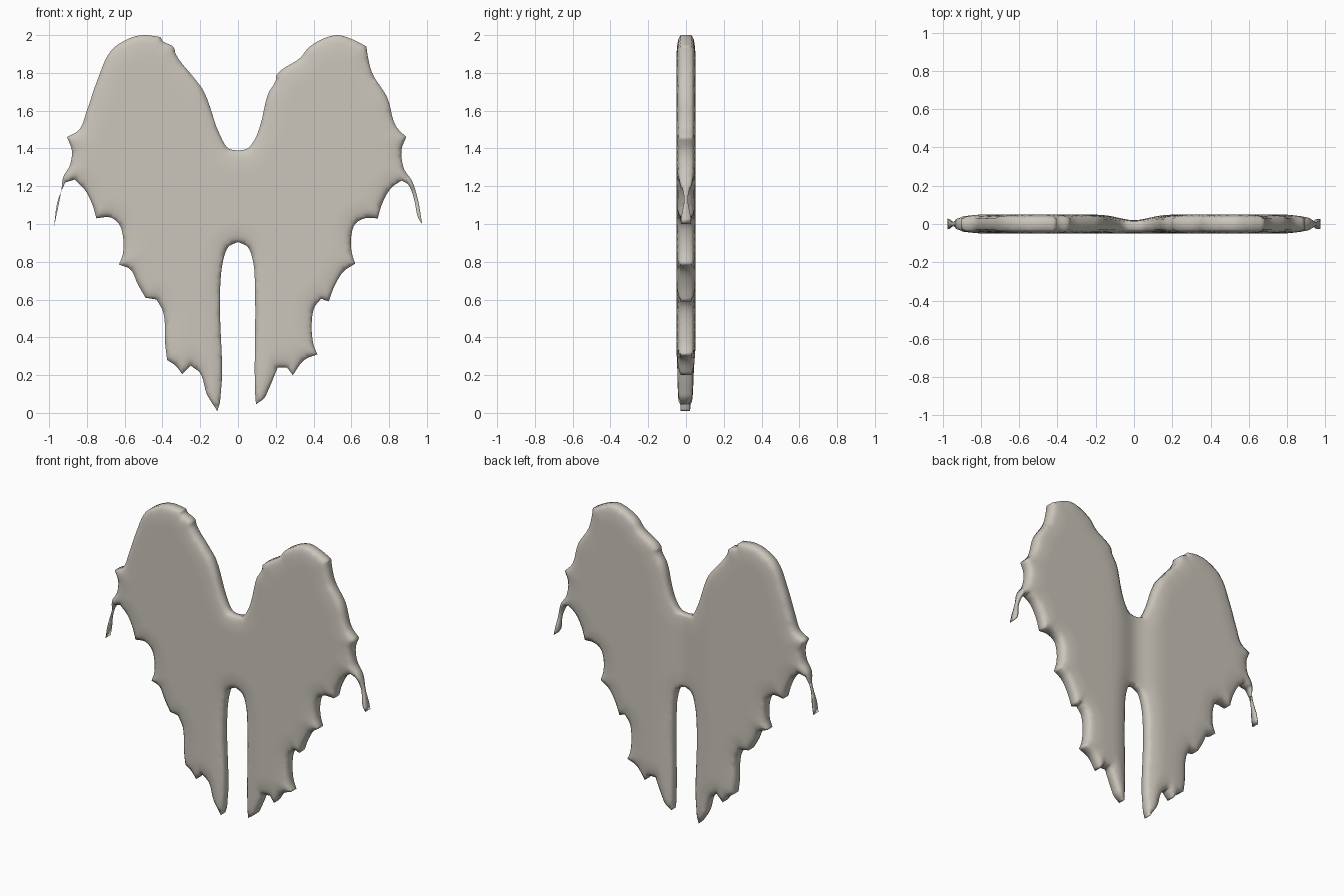
import bpy
import bmesh
import math
from mathutils import Vector, kdtree
from mathutils.geometry import delaunay_2d_cdt

cube = bpy.data.objects.get("Cube")
if cube:
    bpy.data.objects.remove(cube, do_unlink=True)

HALF = 0.05      # half thickness of the membrane
RIM = 0.028      # half thickness at the cut edge
ROUNDING = 0.12  # width of the rounded border
STEP = 0.02      # spacing of the interior mesh
SAMPLES = 5      # outline samples per span

# Half outlines in hundredths, from the top notch round to the leg arch
left_half = [
    (0, 139), (5, 140), (9, 145), (12, 153), (16, 169), (20, 176), (20.5, 179),
    (33, 188), (38, 194), (52, 200), (60, 198), (68, 194), (68.5, 190), (71, 180),
    (79, 167), (83.5, 152), (89, 146), (86.5, 139), (88, 129), (92, 123),
    (95, 114), (97.5, 100), (95.5, 103), (93, 114), (90, 121), (86.5, 123),
    (81, 119), (76, 110), (74, 103), (67, 103), (62, 100), (60, 94), (60, 86),
    (62, 79), (56, 75), (51, 67), (48, 59), (44, 60.5), (40.5, 56), (39, 47),
    (40, 36), (42, 31), (35, 28), (29, 20), (26, 24), (21, 24), (16, 12),
    (14, 8), (9.5, 4.5), (9, 12), (9, 65), (8, 80), (5, 88),
]
right_half = [
    (5, 140), (9.5, 147), (18.5, 171), (23, 177), (33, 190), (34, 193.5),
    (40, 197), (41, 199), (50, 200), (57, 198.5), (67, 192), (74.5, 176),
    (80, 160), (84, 150), (90.5, 146), (88, 139), (89, 131), (92.5, 125),
    (93.5, 118), (97.5, 98), (95.5, 112), (91.5, 122), (86.5, 123.5), (81, 118),
    (77, 110), (75, 103), (67.5, 103.5), (63, 100), (61, 94), (61, 84),
    (63, 78.5), (57, 76), (53, 68), (49, 61), (43, 60), (39.5, 53), (38.5, 36),
    (37.5, 28), (33, 25), (29.5, 20.5), (25, 25), (20, 21), (16.5, 10),
    (11, 1), (9.5, 6), (9.5, 65), (8, 80), (5, 88), (0, 90.5),
]


def smooth_outline(points):
    """Curve through the points, keeping sharp turns as pointed tips."""
    n = len(points)
    tangents = []
    for i, p in enumerate(points):
        a, b = p - points[i - 1], points[(i + 1) % n] - p
        sharp = a.angle(b) > math.radians(48)
        mean = (a.normalized() + b.normalized()) / 2
        tangents.append(None if sharp else mean)
    curve = []
    for i, p in enumerate(points):
        j = (i + 1) % n
        q = points[j]
        span = q - p
        size = span.length
        start = tangents[i] * size if tangents[i] else span
        end = tangents[j] * size if tangents[j] else span
        for k in range(SAMPLES):
            t = k / SAMPLES
            s = 1 - t
            curve.append(p * (s * s * (1 + 2 * t)) + q * (t * t * (3 - 2 * t))
                         + start * (t * s * s) - end * (t * t * s))
    return curve


# Full outline, counter-clockwise
corners = [Vector(p) / 100 for p in left_half]
corners += [Vector((-x, z)) / 100 for x, z in reversed(right_half)]
outline = smooth_outline(corners)[::-1]

# Distance lookup to the outline
dense = []
for i, p in enumerate(outline):
    dense += [outline[i - 1].lerp(p, k / 8) for k in range(8)]
tree = kdtree.KDTree(len(dense))
for i, p in enumerate(dense):
    tree.insert((p.x, 0, p.y), i)
tree.balance()


def edge_distance(x, z):
    return tree.find((x, 0, z))[2]


# Fill the outline with an even mesh
coords = list(outline)
for row in range(int(2 / STEP) + 1):
    for col in range(int(2 / STEP) + 1):
        x, z = col * STEP - 1 + (row % 2) * STEP / 2, row * STEP
        if edge_distance(x, z) > STEP / 2:
            coords.append(Vector((x, z)))
flat = delaunay_2d_cdt(coords, [], [list(range(len(outline)))], 1, 1e-5)

bm = bmesh.new()
verts = [bm.verts.new((p.x, 0, p.y)) for p in flat[0]]
for face in flat[2]:
    bm.faces.new([verts[i] for i in face])
bmesh.ops.delete(bm, geom=[v for v in bm.verts if not v.link_faces], context='VERTS')


def half_thickness(x, z):
    """Rounded border, pinched along the thin side tendrils."""
    t = min(edge_distance(x, z) / ROUNDING, 1)
    h = RIM + (HALF - RIM) * math.sqrt(1 - (1 - t) ** 2)
    if abs(x) > 0.89 and z < 1.3:
        h *= 1 - 0.65 * math.exp(-((z - 1.13) / 0.07) ** 2)
    return h


# Front and back sheets joined by a wall; the back has a shallow spine groove
front = list(bm.verts)
result = bmesh.ops.extrude_face_region(bm, geom=bm.faces[:], use_keep_orig=True)
back = [g for g in result["geom"] if isinstance(g, bmesh.types.BMVert)]
for v in front:
    v.co.y = -half_thickness(v.co.x, v.co.z)
for v in back:
    groove = 1 - 0.6 * math.exp(-(v.co.x / 0.11) ** 2)
    v.co.y = half_thickness(v.co.x, v.co.z) * groove
back_set = set(back)
wall = [e for e in bm.edges if (e.verts[0] in back_set) != (e.verts[1] in back_set)]
bmesh.ops.subdivide_edges(bm, edges=wall, cuts=1, use_grid_fill=True)
bmesh.ops.recalc_face_normals(bm, faces=bm.faces[:])
for f in bm.faces:
    f.smooth = True

mesh = bpy.data.meshes.new("wing_membrane")
bm.to_mesh(mesh)
bm.free()
wings = bpy.data.objects.new("wing_membrane", mesh)
bpy.context.collection.objects.link(wings)

# Pale stone colour
stone = bpy.data.materials.new("pale_stone")
stone.use_nodes = True
colour = (0.6, 0.565, 0.5, 1)
stone.diffuse_color = colour
stone.node_tree.nodes["Principled BSDF"].inputs["Base Color"].default_value = colour
mesh.materials.append(stone)
